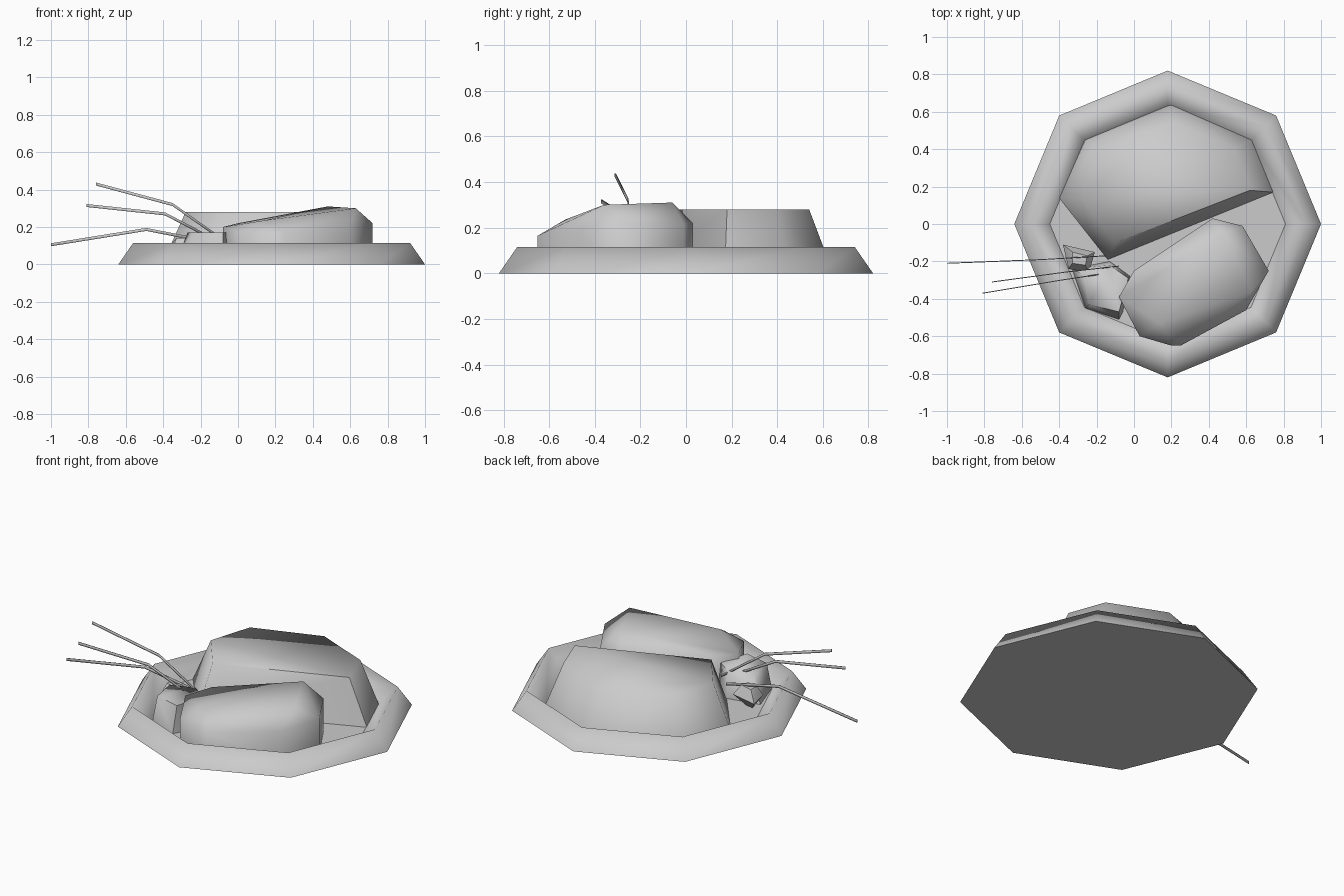
import bpy, bmesh, math

if "Cube" in bpy.data.objects:
    bpy.data.objects.remove(bpy.data.objects["Cube"])

# Single stone grey
grey = bpy.data.materials.new("stone_grey")
grey.use_nodes = True
colour = (0.6, 0.6, 0.6, 1)
grey.diffuse_color = colour
grey.node_tree.nodes["Principled BSDF"].inputs["Base Color"].default_value = colour

CENTRE = 0.18
FLOOR = 0.015


def finish(bm, name, angle):
    bmesh.ops.recalc_face_normals(bm, faces=bm.faces)
    mesh = bpy.data.meshes.new(name)
    bm.to_mesh(mesh)
    bm.free()
    mesh.materials.append(grey)
    obj = bpy.data.objects.new(name, mesh)
    bpy.context.collection.objects.link(obj)
    bpy.ops.object.select_all(action='DESELECT')
    obj.select_set(True)
    bpy.context.view_layer.objects.active = obj
    bpy.ops.object.shade_smooth_by_angle(angle=math.radians(angle))
    return obj


def octagon(bm, radius, z):
    return [bm.verts.new((CENTRE + radius * math.cos(i * math.pi / 4),
                          radius * math.sin(i * math.pi / 4), z)) for i in range(8)]


def bridge(bm, a, b):
    n = len(a)
    for i in range(n):
        bm.faces.new((a[i], a[(i + 1) % n], b[(i + 1) % n], b[i]))


def stone(name, points, angle):
    """Convex chipped stone wrapped around its corner points."""
    bm = bmesh.new()
    for p in points:
        bm.verts.new(p)
    bmesh.ops.convex_hull(bm, input=bm.verts)
    bmesh.ops.dissolve_limit(bm, angle_limit=0.02, verts=bm.verts, edges=bm.edges)
    return finish(bm, name, angle)


def level(outline, z):
    return [(x, y, z) for x, y in outline]


# Eight-sided tray: sloped outer wall, rounded-looking rim, sloped inner wall
bm = bmesh.new()
base = octagon(bm, 0.82, 0)
rim = octagon(bm, 0.74, 0.115)
inner = octagon(bm, 0.63, FLOOR)
bm.faces.new(base)
bridge(bm, base, rim)
bridge(bm, rim, inner)
finish(bm, "tray", 112)

# Tray floor
bm = bmesh.new()
bm.faces.new(octagon(bm, 0.63, FLOOR))
finish(bm, "tray_floor", 30)

# Large flat-topped stone at the back
stone("large_stone",
      level([(-0.4, 0.14), (-0.26, 0.45), (0.2, 0.64), (0.63, 0.45),
             (0.745, 0.17), (-0.14, -0.19)], FLOOR)
      + level([(-0.28, 0.14), (-0.2, 0.4), (0.2, 0.54), (0.54, 0.4),
               (0.62, 0.18), (-0.1, -0.1)], 0.28), 74)

# Medium stone at the front, rising toward the left
outline = [(-0.08, -0.39), (0.03, -0.6), (0.2, -0.65), (0.25, -0.65), (0.6, -0.46),
           (0.72, -0.25), (0.58, -0.01), (0.42, 0.03), (0.0, -0.25)]
shoulder = [0.2, 0.165, 0.165, 0.165, 0.19, 0.22, 0.215, 0.22, 0.22]
stone("medium_stone",
      level(outline, FLOOR)
      + [(x, y, z) for (x, y), z in zip(outline, shoulder)]
      + [(0.63, -0.36, 0.3), (0.48, -0.06, 0.31), (0.14, -0.53, 0.235)], 70)

# Small stone
stone("small_stone",
      level([(-0.33, -0.24), (-0.26, -0.45), (-0.08, -0.51), (-0.06, -0.47),
             (-0.02, -0.28), (-0.13, -0.2)], FLOOR)
      + level([(-0.27, -0.27), (-0.24, -0.43), (-0.08, -0.47),
               (-0.03, -0.29), (-0.13, -0.22)], 0.17), 74)

# Pebble
stone("pebble",
      level([(-0.38, -0.11), (-0.21, -0.15), (-0.24, -0.26), (-0.35, -0.24)], 0.08)
      + level([(-0.33, -0.15), (-0.25, -0.17), (-0.26, -0.22), (-0.33, -0.21)], 0.14)
      + level([(-0.32, -0.18), (-0.27, -0.19)], FLOOR), 50)

# Bent grass blades: thin upright ribbons
blades = [
    [(-0.76, -0.31, 0.43), (-0.35, -0.255, 0.32), (-0.08, -0.225, 0.13)],
    [(-0.81, -0.37, 0.315), (-0.39, -0.3, 0.27), (-0.19, -0.27, 0.165)],
    [(-1.0, -0.21, 0.105), (-0.49, -0.19, 0.187), (-0.15, -0.17, 0.12)],
]
for i, path in enumerate(blades):
    bm = bmesh.new()
    rails = [[bm.verts.new((x, y, z + dz)) for x, y, z in path] for dz in (-0.008, 0.008)]
    for k in range(len(path) - 1):
        bm.faces.new((rails[0][k], rails[0][k + 1], rails[1][k + 1], rails[1][k]))
    obj = finish(bm, f"grass_blade_{i + 1}", 30)
    thick = obj.modifiers.new("thickness", 'SOLIDIFY')
    thick.thickness = 0.005
    thick.offset = 0
